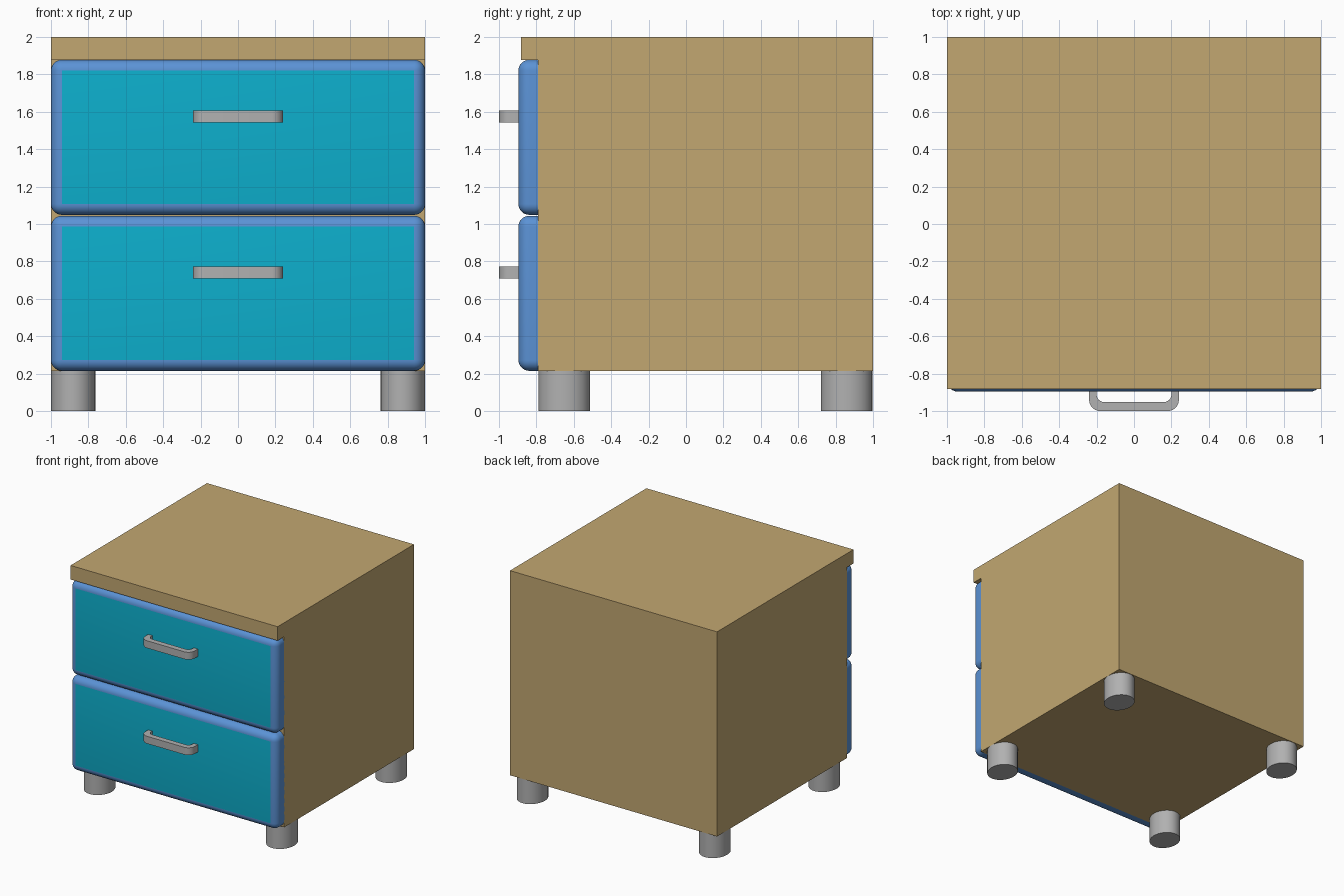
import bpy, bmesh, math
from mathutils import Matrix

if "Cube" in bpy.data.objects:
    bpy.data.objects.remove(bpy.data.objects["Cube"])


def material(name, rgb):
    m = bpy.data.materials.new(name)
    m.diffuse_color = (*rgb, 1)
    m.use_nodes = True
    m.node_tree.nodes["Principled BSDF"].inputs["Base Color"].default_value = m.diffuse_color
    return m


TAN = material("tan wood", (0.54, 0.386, 0.165))
BLUE = material("blue trim", (0.105, 0.29, 0.67))
CYAN = material("cyan panel", (0.004, 0.43, 0.61))
GREY = material("grey metal", (0.44, 0.44, 0.44))


def finish(bm, name, mats, smooth=False):
    bmesh.ops.recalc_face_normals(bm, faces=bm.faces)
    me = bpy.data.meshes.new(name)
    bm.to_mesh(me)
    bm.free()
    ob = bpy.data.objects.new(name, me)
    bpy.context.collection.objects.link(ob)
    for m in mats:
        me.materials.append(m)
    if smooth:
        bpy.ops.object.select_all(action='DESELECT')
        ob.select_set(True)
        bpy.context.view_layer.objects.active = ob
        bpy.ops.object.shade_smooth_by_angle(angle=math.radians(35))
    return ob


def extrude(points, to3d, vec):
    bm = bmesh.new()
    f = bm.faces.new([bm.verts.new(to3d(a, b)) for a, b in points])
    r = bmesh.ops.extrude_face_region(bm, geom=[f])
    bmesh.ops.translate(bm, vec=vec,
                        verts=[v for v in r["geom"] if isinstance(v, bmesh.types.BMVert)])
    return bm


def arc(cx, cy, r, a0, a1, n=6):
    angles = [math.radians(a0 + (a1 - a0) * i / n) for i in range(n + 1)]
    return [(cx + r * math.cos(a), cy + r * math.sin(a)) for a in angles]


# Cabinet: side profile with overhanging top
profile = [(1, 0.213), (1, 2), (-0.882, 2), (-0.882, 1.878), (-0.79, 1.878), (-0.79, 0.213)]
finish(extrude(profile, lambda y, z: (-1, y, z), (2, 0, 0)), "cabinet", [TAN])


# Drawer front: box rounded on all but its back edges, flat face is the panel
def drawer(name, z0, z1):
    bm = bmesh.new()
    y0, y1 = -0.896, -0.788
    bmesh.ops.create_cube(bm, size=1, matrix=Matrix.Translation((0, (y0 + y1) / 2, (z0 + z1) / 2))
                          @ Matrix.Diagonal((2, y1 - y0, z1 - z0, 1)))
    edges = [e for e in bm.edges if min(v.co.y for v in e.verts) < y0 + 0.01]
    bmesh.ops.bevel(bm, geom=edges, offset=0.058, offset_type='OFFSET', segments=7,
                    profile=0.5, affect='EDGES', clamp_overlap=True)
    for f in bm.faces:
        if f.calc_area() > 0.5 and f.calc_center_median().y < y0 + 0.01:
            f.material_index = 1
    finish(bm, name, [BLUE, CYAN], True)


# Handle: rounded U outline extruded upwards
def handle(name, z):
    outer = [(-0.24, -0.89)] + arc(-0.18, -0.94, 0.06, 180, 270) \
        + arc(0.18, -0.94, 0.06, 270, 360) + [(0.24, -0.89)]
    inner = [(0.2, -0.89)] + arc(0.16, -0.912, 0.04, 360, 270) \
        + arc(-0.16, -0.912, 0.04, 270, 180) + [(-0.2, -0.89)]
    finish(extrude(outer + inner, lambda x, y: (x, y, z), (0, 0, 0.064)), name, [GREY], True)


for label, z0, z1, hz in (("lower", 0.215, 1.044, 0.709), ("upper", 1.049, 1.878, 1.543)):
    drawer(label + "_drawer", z0, z1)
    handle(label + "_handle", hz)

# Slightly oval feet
for side, x in (("left", -0.881), ("right", 0.881)):
    for end, y in (("front", -0.651), ("back", 0.859)):
        bm = bmesh.new()
        bmesh.ops.create_cone(bm, cap_ends=True, segments=32, radius1=1, radius2=1, depth=1,
                              matrix=Matrix.Translation((x, y, 0.1075))
                              @ Matrix.Diagonal((0.119, 0.138, 0.215, 1)))
        finish(bm, f"{end}_{side}_foot", [GREY], True)
